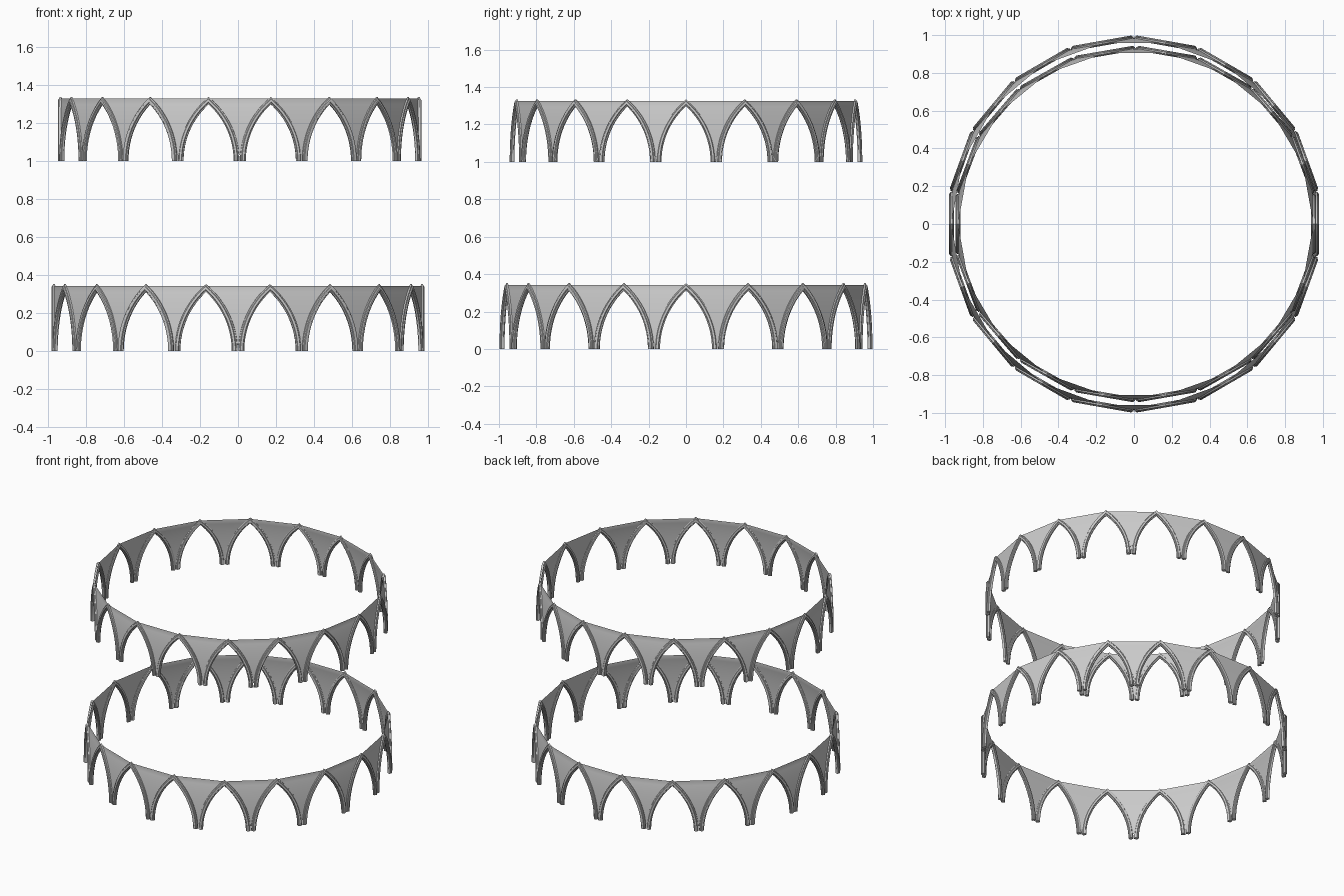
import bpy, bmesh, math
from mathutils import Vector, Matrix

if "Cube" in bpy.data.objects:
    bpy.data.objects.remove(bpy.data.objects["Cube"])

N = 18                      # bays per ring
D = 0.967                   # distance of each flat bay from the axis
A, H = 0.153, 0.332         # arch half span and rise (rib centre line)
R = (A * A + H * H) / (2 * A)
TOP = 0.343                 # upper edge of the spandrels
STEPS = 12

# moulded rib section: (across the rib, radial)
PROFILE = [(-.015, -.005), (-.009, -.007), (-.006, -.0125), (0, -.0135),
           (.006, -.0125), (.009, -.007), (.015, -.005),
           (.015, .005), (.009, .007), (.006, .0125), (0, .0135),
           (-.006, .0125), (-.009, .007), (-.015, .005)]


def arch_side():
    """Points and outward normals of the right half, foot to apex."""
    end = math.asin(H / R)
    out = []
    for i in range(STEPS + 1):
        t = end * i / STEPS
        c, s = math.cos(t), math.sin(t)
        out.append((A - R + R * c, R * s, c, s))
    u, z, c, s = out[-1]
    out[-1] = (0, H, 0, 1 / s)      # mitred apex
    return out


SIDE = arch_side()


def bay(k, half=0.5):
    """Rotation that takes the front bay to bay k."""
    return Matrix.Rotation(math.tau * (k + half) / N, 4, 'Z')


def add_rib(bm, m):
    path = SIDE + [(-u, z, -c, s) for u, z, c, s in reversed(SIDE[:-1])]
    rings = [[bm.verts.new(m @ Vector((u + nu * p, -D - q, z + nz * p)))
              for p, q in PROFILE] for u, z, nu, nz in path]
    n = len(PROFILE)
    for a, b in zip(rings, rings[1:]):
        for i in range(n):
            j = (i + 1) % n
            bm.faces.new((a[i], a[j], b[j], b[i]))
    bm.faces.new(rings[0])
    bm.faces.new(rings[-1][::-1])


def add_spandrel(bm, k):
    # ruled panel from the right half of one arch to the left half of the next
    edge = [(u, z) for u, z, c, s in SIDE[1:]] + [(0, TOP)]
    ml, mr = bay(k), bay(k + 1)
    rows = [(bm.verts.new(ml @ Vector((u, -D, z))),
             bm.verts.new(mr @ Vector((-u, -D, z)))) for u, z in edge]
    for a, b in zip(rows, rows[1:]):
        bm.faces.new((a[0], a[1], b[1], b[0]))


def make(name, fill, loc, scale, fix_normals):
    bm = bmesh.new()
    for k in range(N):
        fill(bm, k)
    bmesh.ops.transform(bm, verts=bm.verts,
                        matrix=Matrix.Translation(loc) @ Matrix.Diagonal((*scale, 1)))
    if fix_normals:
        bmesh.ops.recalc_face_normals(bm, faces=bm.faces)
    me = bpy.data.meshes.new(name)
    bm.to_mesh(me)
    bm.free()
    ob = bpy.data.objects.new(name, me)
    bpy.context.collection.objects.link(ob)
    bpy.ops.object.select_all(action='DESELECT')
    ob.select_set(True)
    bpy.context.view_layer.objects.active = ob
    bpy.ops.object.shade_smooth_by_angle(angle=math.radians(30))


# lower ring, and the slightly smaller upper ring
for label, loc, scale in (("lower", (0, 0, 0), (1, 1.005, 1)),
                          ("upper", (0.009, 0, 1.0), (.973, .95, .952))):
    make(label + "_arch_ribs", lambda bm, k: add_rib(bm, bay(k)), loc, scale, True)
    make(label + "_spandrels", add_spandrel, loc, scale, False)
